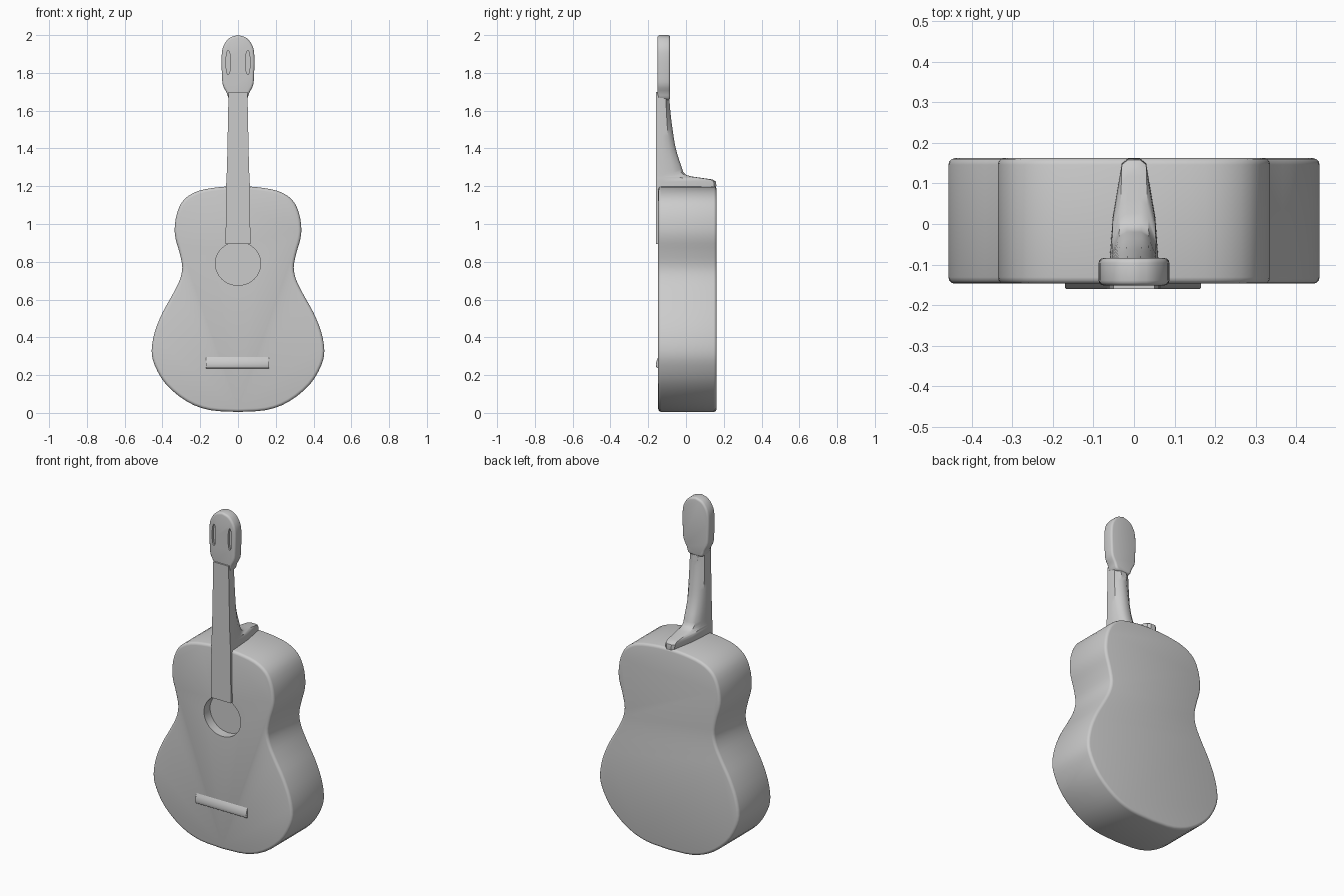
import bpy, bmesh, math
from mathutils import Vector

cube = bpy.data.objects.get("Cube")
if cube:
    bpy.data.objects.remove(cube, do_unlink=True)

grey = bpy.data.materials.new("light_grey")
grey.use_nodes = True
grey.diffuse_color = (0.6, 0.6, 0.6, 1)
grey.node_tree.nodes["Principled BSDF"].inputs["Base Color"].default_value = (0.6, 0.6, 0.6, 1)


def smooth_path(points, steps=3):
    """Catmull-Rom curve through the points."""
    pts = [Vector(p) for p in points]
    ext = [2 * pts[0] - pts[1]] + pts + [2 * pts[-1] - pts[-2]]
    out = []
    for a, b, c, d in zip(ext, ext[1:], ext[2:], ext[3:]):
        for i in range(steps):
            t = i / steps
            out.append(0.5 * (2 * b + (c - a) * t + (2 * a - 5 * b + 4 * c - d) * t * t
                              + (3 * b - a - 3 * c + d) * t ** 3))
    return out + [pts[-1]]


def loft(name, rings):
    """Skin a list of equal rings and cap both ends."""
    bm = bmesh.new()
    loops = [[bm.verts.new(p) for p in ring] for ring in rings]
    n = len(loops[0])
    for low, high in zip(loops, loops[1:]):
        for i in range(n):
            j = (i + 1) % n
            bm.faces.new((low[i], low[j], high[j], high[i]))
    bm.faces.new(loops[0])
    bm.faces.new(loops[-1])
    bmesh.ops.recalc_face_normals(bm, faces=bm.faces)
    mesh = bpy.data.meshes.new(name)
    bm.to_mesh(mesh)
    bm.free()
    obj = bpy.data.objects.new(name, mesh)
    bpy.context.collection.objects.link(obj)
    mesh.materials.append(grey)
    return obj


def slab(name, outline, front, back):
    """Extrude an x-z outline from front to back."""
    return loft(name, [[(x, y, z) for x, z in outline] for y in (front, back)])


def mirrored(half):
    """Close a half outline that starts and ends on the centre line."""
    return list(half) + [(-x, z) for x, z in reversed(half[1:-1])]


def ellipse(cx, cz, rx, rz, n=32):
    return [(cx + rx * math.cos(math.tau * i / n), cz + rz * math.sin(math.tau * i / n))
            for i in range(n)]


def bevel(obj, width):
    mod = obj.modifiers.new("bevel", 'BEVEL')
    mod.width, mod.segments, mod.angle_limit = width, 3, math.radians(50)


def cut(obj, cutter):
    mod = obj.modifiers.new("cut", 'BOOLEAN')
    mod.operation, mod.object, mod.solver = 'DIFFERENCE', cutter, 'EXACT'
    cutter.hide_render = True
    cutter.hide_set(True)


# Hollowed body with a round sound hole
body_half = smooth_path([
    (0, 0.005), (0.15, 0.015), (0.27, 0.06), (0.38, 0.15), (0.44, 0.25), (0.457, 0.33),
    (0.44, 0.43), (0.40, 0.53), (0.35, 0.62), (0.31, 0.70), (0.295, 0.77), (0.31, 0.85),
    (0.33, 0.92), (0.335, 0.98), (0.322, 1.06), (0.285, 1.13), (0.21, 1.175), (0.1, 1.195),
    (0, 1.2)])
body = slab("body", mirrored([tuple(p) for p in body_half]), -0.147, 0.162)
bevel(body, 0.016)
hole = slab("sound_hole_cutter", ellipse(0, 0.79, 0.12, 0.115, 40), -0.3, -0.09)
cut(body, hole)

# Neck and heel: height, half width in front, half width at back, back depth
sections = smooth_path([
    (1.15, 0.064, 0.03, 0.15), (1.225, 0.062, 0.03, 0.158), (1.243, 0.061, 0.032, 0.09),
    (1.26, 0.06, 0.036, 0.0), (1.31, 0.058, 0.037, -0.026), (1.4, 0.056, 0.036, -0.054),
    (1.5, 0.054, 0.035, -0.071), (1.6, 0.052, 0.034, -0.083), (1.7, 0.05, 0.033, -0.09)])
rings = []
for z, wide, thin, back in sections:
    side = [(wide, -0.16), (wide, -0.125), ((wide + thin) / 2 + 0.006, (back - 0.125) / 2),
            (thin, back - 0.012), (thin * 0.5, back)]
    rings.append([(x, y, z) for x, y in side] + [(-x, y, z) for x, y in reversed(side)])
neck = loft("neck", rings)

# Fingerboard running down to the sound hole
fingerboard = slab("fingerboard", [(-0.066, 0.893), (0.066, 0.893), (0.062, 1.2),
                                   (-0.062, 1.2)], -0.16, -0.13)

# Headstock with two shallow slots
head_half = smooth_path([(0, 1.655), (0.045, 1.66), (0.06, 1.695), (0.08, 1.735),
                         (0.085, 1.79), (0.087, 1.88), (0.078, 1.94), (0.045, 1.985),
                         (0, 2.0)])
headstock = slab("headstock", mirrored([tuple(p) for p in head_half]), -0.151, -0.084)
bevel(headstock, 0.012)
for side, name in ((1, "left"), (-1, "right")):
    slot = slab(name + "_slot_cutter", ellipse(side * 0.052, 1.855, 0.012, 0.065, 16),
                -0.2, -0.138)
    cut(headstock, slot)

# Wedge-shaped bridge with a flat lower edge
profile = [(-0.14, 0.232), (-0.157, 0.24), (-0.16, 0.258), (-0.154, 0.28), (-0.14, 0.31)]
bridge = loft("bridge", [[(x, y, z) for y, z in profile] for x in (-0.17, 0.165)])
bevel(bridge, 0.004)

# Bake modifiers and shade with sharp edges kept
for obj in (body, neck, fingerboard, headstock, bridge):
    bpy.ops.object.select_all(action='DESELECT')
    obj.select_set(True)
    bpy.context.view_layer.objects.active = obj
    bpy.ops.object.convert(target='MESH')
    bpy.ops.object.shade_smooth_by_angle(angle=math.radians(35))
